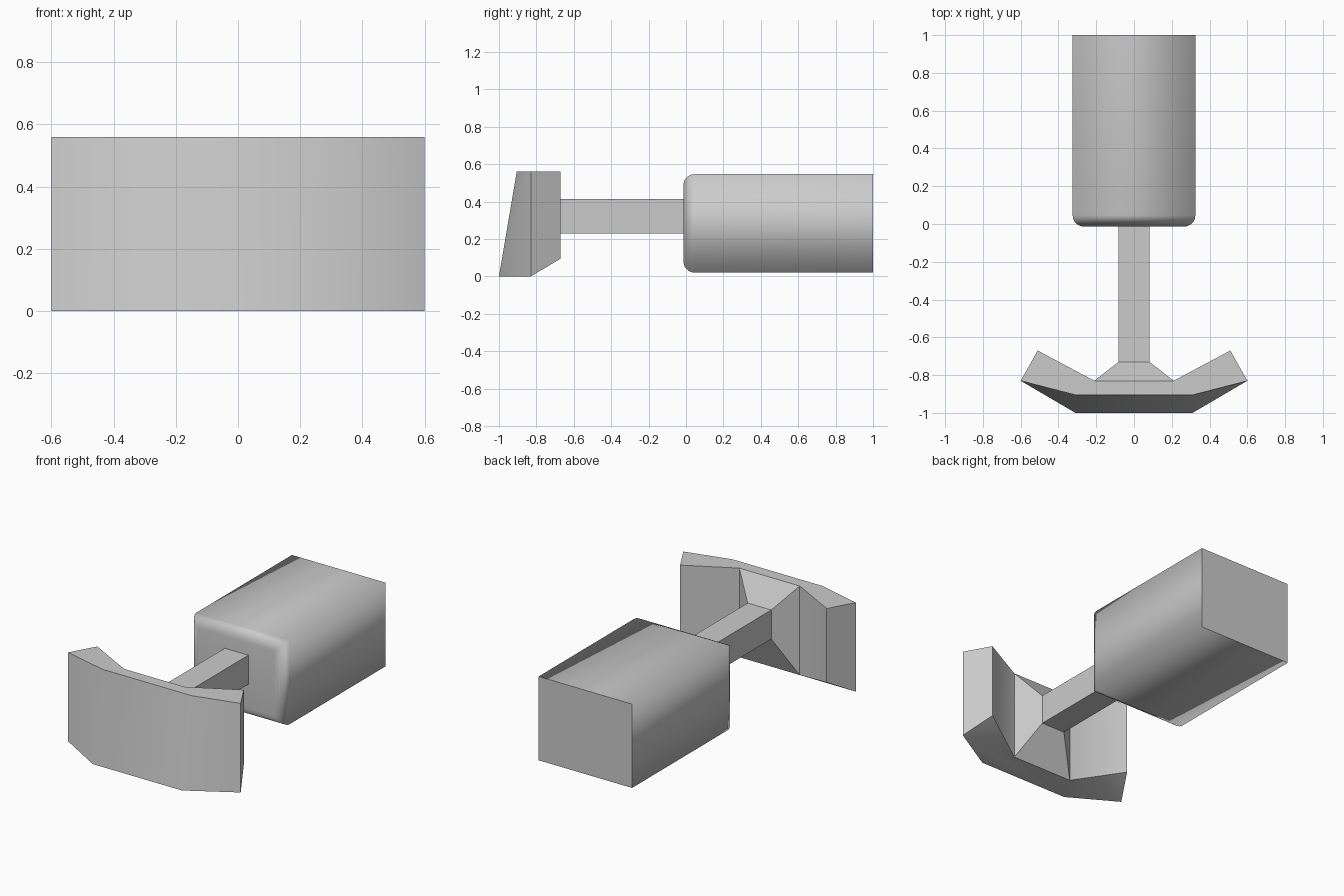
import bpy, bmesh
from math import radians

if "Cube" in bpy.data.objects:
    bpy.data.objects.remove(bpy.data.objects["Cube"])


def make_object(name, bm):
    bmesh.ops.recalc_face_normals(bm, faces=bm.faces)
    mesh = bpy.data.meshes.new(name)
    bm.to_mesh(mesh)
    bm.free()
    obj = bpy.data.objects.new(name, mesh)
    bpy.context.collection.objects.link(obj)
    return obj


def rect_ring(bm, half_w, y, z0, z1):
    return [bm.verts.new(p) for p in ((-half_w, y, z0), (half_w, y, z0),
                                      (half_w, y, z1), (-half_w, y, z1))]


def bridge(bm, a, b):
    n = len(a)
    return [bm.faces.new((a[i], a[(i + 1) % n], b[(i + 1) % n], b[i])) for i in range(n)]


# Blade: angled front plate with swept-back wings, outline (x, bottom y, top y, bottom z)
half = [(0.31, -1.0, -0.905, 0), (0.6, -0.83, -0.83, 0),
        (0.51, -0.67, -0.67, 0.095), (0.21, -0.83, -0.83, 0)]
outline = half + [(-x, yb, yt, z) for x, yb, yt, z in reversed(half)]
bm = bmesh.new()
low = [bm.verts.new((x, yb, z)) for x, yb, yt, z in outline]
high = [bm.verts.new((x, yt, 0.56)) for x, yb, yt, z in outline]
bridge(bm, low, high)
for ring in (low, high):
    for ids in ((0, 1, 3, 4, 6, 7), (1, 2, 3), (4, 5, 6)):
        bm.faces.new([ring[i] for i in ids])
blade = make_object("blade", bm)
bpy.context.view_layer.objects.active = blade
blade.select_set(True)
bpy.ops.object.shade_smooth_by_angle(angle=radians(40))

# Arm: flares from a square bar to the full height of the blade back
bm = bmesh.new()
rings = [rect_ring(bm, 0.21, -0.83, 0, 0.56),
         rect_ring(bm, 0.082, -0.73, 0.23, 0.413),
         rect_ring(bm, 0.082, -0.012, 0.23, 0.413)]
for a, b in zip(rings, rings[1:]):
    bridge(bm, a, b)
make_object("arm", bm)

# Body: box with rounded front rim, soft-shaded sides and a crisp rear
bm = bmesh.new()
front = rect_ring(bm, 0.325, -0.014, 0.02, 0.547)
rear = rect_ring(bm, 0.325, 1.0, 0.02, 0.547)
bridge(bm, front, rear)
front_face = bm.faces.new(front)
bm.faces.new(rear)
bmesh.ops.bevel(bm, geom=list(front_face.edges), offset=0.06, offset_type='OFFSET',
                segments=5, profile=0.5, affect='EDGES')
for f in bm.faces:
    f.smooth = True
for e in bm.edges:
    if all(v.co.y > 0.99 for v in e.verts):
        e.smooth = False
make_object("body", bm)
